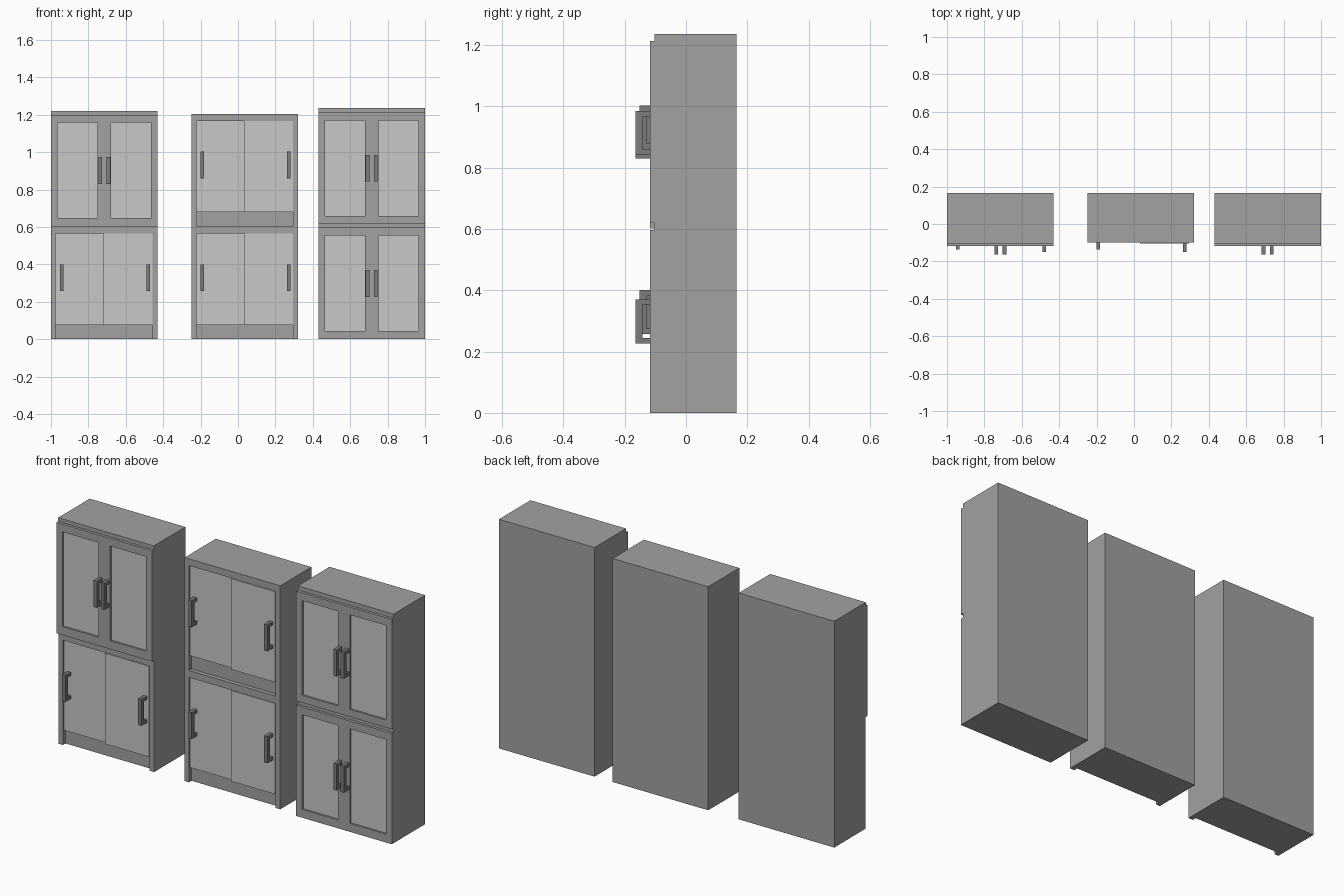
import bpy

if "Cube" in bpy.data.objects:
    bpy.data.objects.remove(bpy.data.objects["Cube"])


def material(name, grey):
    m = bpy.data.materials.new(name)
    m.use_nodes = True
    m.diffuse_color = (grey, grey, grey, 1)
    bsdf = next(n for n in m.node_tree.nodes if n.type == "BSDF_PRINCIPLED")
    bsdf.inputs["Base Color"].default_value = (grey, grey, grey, 1)
    return m


BODY = material("body grey", 0.36)
PANEL = material("light panel grey", 0.58)
HANDLE = material("dark handle grey", 0.2)

BACK = 0.165
HINGED_FRONT = -0.118
SLIDER_FRONT = -0.10
CAP_FRONT = -0.103
WIDTH = 0.57


def box(name, x, y, z, mat):
    """Box from (low, high) pairs on each axis."""
    verts = [(a, b, c) for a in x for b in y for c in z]
    faces = [(0, 1, 3, 2), (4, 6, 7, 5), (0, 4, 5, 1),
             (2, 3, 7, 6), (0, 2, 6, 4), (1, 5, 7, 3)]
    mesh = bpy.data.meshes.new(name)
    mesh.from_pydata(verts, [], faces)
    mesh.materials.append(mat)
    obj = bpy.data.objects.new(name, mesh)
    bpy.context.collection.objects.link(obj)
    return obj


def cut(target, x, y, z):
    """Subtract a box from the target and discard the cutter."""
    cutter = box("cutter", x, y, z, BODY)
    cutter.hide_render = True
    mod = target.modifiers.new("opening", "BOOLEAN")
    mod.operation = "DIFFERENCE"
    mod.solver = "EXACT"
    mod.object = cutter
    bpy.context.view_layer.objects.active = target
    bpy.ops.object.modifier_apply(modifier=mod.name)
    bpy.data.objects.remove(cutter)


def handle(name, x, front, z):
    """C-shaped pull: a profile in y and z, extruded across x."""
    low, high = z, z + 0.143
    bar, tip, foot = front - 0.024, front - 0.046, 0.018
    profile = [(front, low), (tip, low), (tip, high), (front, high),
               (front, high - foot), (bar, high - foot),
               (bar, low + foot), (front, low + foot)]
    n = len(profile)
    verts = [(x + s, y, h) for s in (-0.01, 0.01) for y, h in profile]
    faces = [(i, (i + 1) % n, (i + 1) % n + n, i + n) for i in range(n)]
    for o in (0, n):
        ends = [(0, 1, 6, 7), (1, 2, 5, 6), (2, 3, 4, 5)]
        faces += [tuple(i + o for i in (f if o else f[::-1])) for f in ends]
    mesh = bpy.data.meshes.new(name)
    mesh.from_pydata(verts, [], [f[::-1] for f in faces])
    mesh.materials.append(HANDLE)
    obj = bpy.data.objects.new(name, mesh)
    bpy.context.collection.objects.link(obj)


def hinged_cabinet(name, x, z, top, cap_top):
    """Framed cabinet with two recessed panels and a set-back cap."""
    body = box(name + "_body", (x, x + WIDTH), (HINGED_FRONT, BACK), (z, top), BODY)
    mid = x + WIDTH / 2
    for side, label in ((-1, "right"), (1, "left")):
        px = sorted((mid + side * 0.035, mid + side * 0.25))
        pz = (top - 0.552, top - 0.042)
        cut(body, px, (HINGED_FRONT - 0.05, HINGED_FRONT + 0.015), pz)
        box(f"{name}_{label}_panel", px,
            (HINGED_FRONT + 0.01, HINGED_FRONT + 0.017), pz, PANEL)
        handle(f"{name}_{label}_handle", mid + side * 0.022, HINGED_FRONT, top - 0.37)
    box(name + "_cap", (x, x + WIDTH), (CAP_FRONT, BACK), (top, cap_top), BODY)


def sliding_cabinet(name, x, z, top):
    """Open-front cabinet with kick board and two overlapping sliding doors."""
    body = box(name + "_body", (x, x + WIDTH), (SLIDER_FRONT, BACK), (z, top), BODY)
    left, right = x + 0.025, x + WIDTH - 0.027
    mid = (left + right) / 2 - 0.004
    cut(body, (left, right), (SLIDER_FRONT - 0.05, -0.06), (z - 0.02, z + 0.565))
    box(name + "_kick_board", (left, right), (-0.078, -0.05), (z, z + 0.078), BODY)
    dz = (z + 0.076, z + 0.565)
    box(name + "_rear_door", (left, mid + 0.02), (-0.09, -0.076), dz, PANEL)
    box(name + "_front_door", (mid, right), (-0.105, -0.09), dz, PANEL)
    handle(name + "_rear_door_handle", left + 0.032, -0.09, z + 0.257)
    handle(name + "_front_door_handle", right - 0.023, -0.105, z + 0.257)


# Three stacks of two cabinets
sliding_cabinet("right_lower_cabinet", -1.0, 0, 0.602)
hinged_cabinet("right_upper_cabinet", -1.0, 0.602, 1.2, 1.22)
sliding_cabinet("middle_lower_cabinet", -0.248, 0, 0.603)
sliding_cabinet("middle_upper_cabinet", -0.248, 0.603, 1.205)
hinged_cabinet("left_lower_cabinet", 0.43, 0, 0.597, 0.62)
hinged_cabinet("left_upper_cabinet", 0.43, 0.62, 1.212, 1.235)
